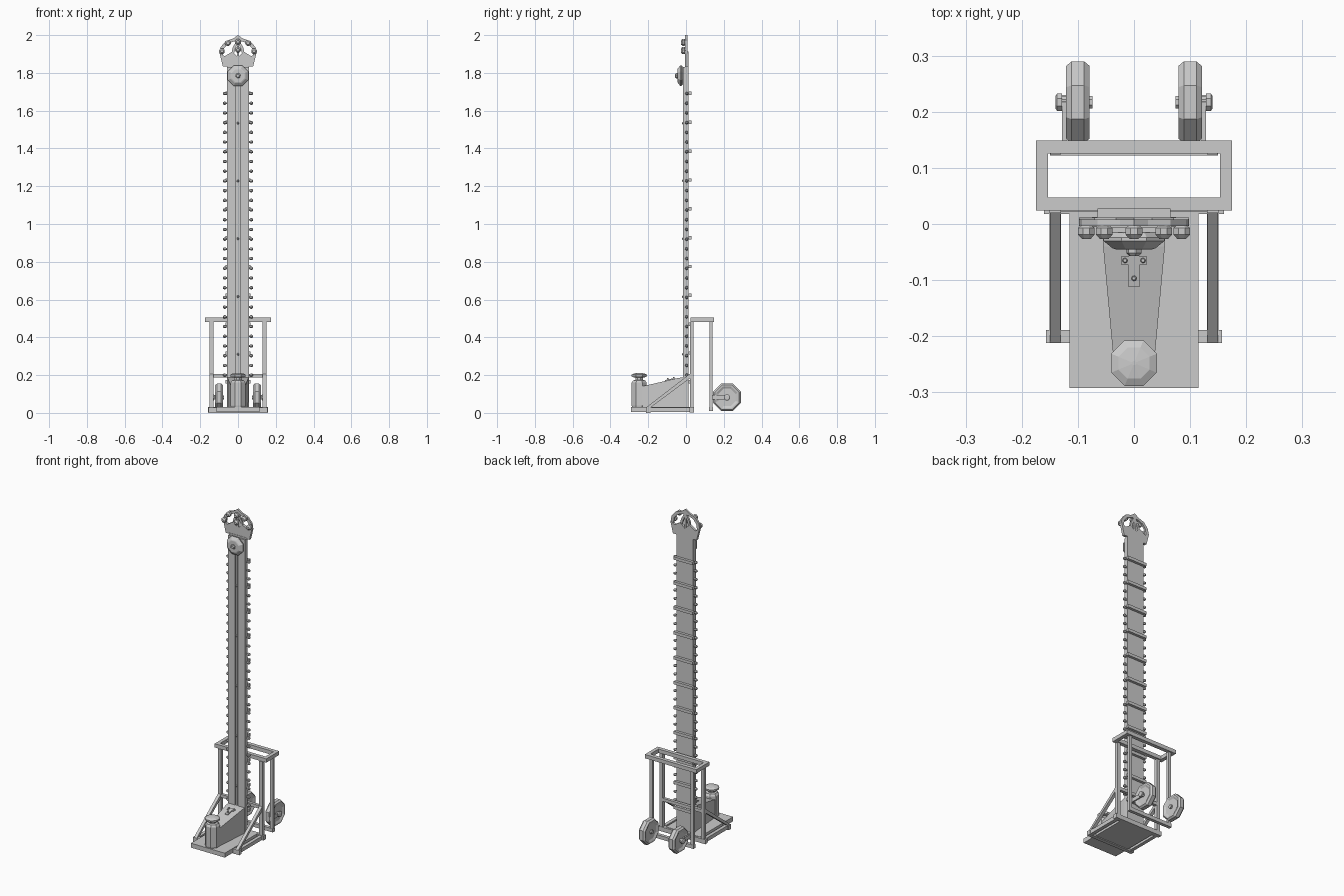
import bpy, bmesh
from math import sin, cos, pi
from mathutils import Vector


def make(name, bm):
    bmesh.ops.recalc_face_normals(bm, faces=bm.faces)
    me = bpy.data.meshes.new(name)
    bm.to_mesh(me)
    bm.free()
    ob = bpy.data.objects.new(name, me)
    bpy.context.collection.objects.link(ob)
    return ob


def box(name, x0, x1, y0, y1, z0, z1):
    bm = bmesh.new()
    bmesh.ops.create_cube(bm, size=1)
    for v in bm.verts:
        v.co = ((x0 + x1) / 2 + v.co.x * (x1 - x0),
                (y0 + y1) / 2 + v.co.y * (y1 - y0),
                (z0 + z1) / 2 + v.co.z * (z1 - z0))
    return make(name, bm)


def prism(name, pts, axis, a, b):
    """Extrude a 2D outline along axis 'X' (pts = y,z) or 'Y' (pts = x,z)."""
    bm = bmesh.new()
    put = (lambda p, t: (t, p[0], p[1])) if axis == 'X' else (lambda p, t: (p[0], t, p[1]))
    lo = [bm.verts.new(put(p, a)) for p in pts]
    hi = [bm.verts.new(put(p, b)) for p in pts]
    bm.faces.new(lo)
    bm.faces.new(hi)
    n = len(pts)
    for i in range(n):
        bm.faces.new((lo[i], lo[(i + 1) % n], hi[(i + 1) % n], hi[i]))
    return make(name, bm)


def lathe(name, prof, origin, axis, n=8):
    """Stack n-sided rings (radius, distance) along an axis, capped."""
    bm = bmesh.new()
    w = Vector(axis).normalized()
    u = w.orthogonal().normalized()
    v = w.cross(u)
    o = Vector(origin)
    rings = []
    for r, d in prof:
        rings.append([bm.verts.new(o + w * d + r * (u * cos(2 * pi * (i + .5) / n) + v * sin(2 * pi * (i + .5) / n)))
                      for i in range(n)])
    for p, q in zip(rings, rings[1:]):
        for i in range(n):
            bm.faces.new((p[i], p[(i + 1) % n], q[(i + 1) % n], q[i]))
    bm.faces.new(rings[0])
    bm.faces.new(rings[-1])
    return make(name, bm)


# Base plate and wedge housing
box("base_plate", -.115, .115, -.292, .03, .005, .032)
housing = prism("wedge_housing", [(-.235, .03), (0, .03), (0, .19), (-.04, .185), (-.235, .14)], 'X', -1, 1)
for v in housing.data.vertices:
    v.co.x *= .037 if v.co.y < -.2 else .055

# Strike pad post
lathe("strike_pad", [(.041, .03), (.043, .04), (.043, .16), (.034, .172), (.022, .175), (.022, .187),
                     (.042, .19), (.044, .202), (.03, .209), (.004, .212)], (0, -.248, 0), (0, 0, 1))

# Lever bracket on the housing, following its slope
def slope(y):
    return .14 + (y + .235) * .045 / .195
def plate(name, x, y0, y1):
    prism(name, [(y0, slope(y0) - .003), (y1, slope(y1) - .003), (y1, slope(y1) + .005), (y0, slope(y0) + .005)], 'X', -x, x)
plate("bracket_stem", .01, -.112, -.057)
plate("bracket_bar", .022, -.073, -.057)
for x, y in ((-.016, -.065), (.016, -.065), (0, -.097)):
    lathe("bracket_bolt", [(.005, 0), (.005, .01), (.003, .012)], (x, y, slope(y)), (0, 0, 1), 6)

# Tower board with puck track
box("tower", -.057, .057, -.006, .012, .03, 1.84)
for s in (-1, 1):
    box("track_rail", min(s * .01, s * .057), max(s * .01, s * .057), -.015, -.006, .03, 1.83)
box("track_strip", -.005, .005, -.013, -.006, .03, 1.75)
for i in range(5):
    lathe("track_bolt", [(.007, 0), (.007, .006), (.004, .008)], (0, -.012, .31 + .306 * i), (0, -1, 0), 6)

# Back slats and side bulbs
for i in range(10):
    z = .317 + .1527 * i
    box("back_slat", -.065, .065, .012, .028, z - .009, z + .009)
box("back_slat", -.065, .065, .012, .028, .155, .173)
for s in (-1, 1):
    for i in range(30):
        lathe("side_bulb", [(.005, 0), (.005, .006), (.009, .011), (.009, .018), (.004, .024)],
              (s * .056, .004, .2 + .0514 * i), (s, 0, 0), 6)

# Bell
lathe("bell", [(.03, 0), (.05, .004), (.059, .012), (.059, .018), (.042, .031), (.036, .033)],
      (0, -.012, 1.785), (0, -1, 0))
lathe("bell_bolt", [(.014, 0), (.014, .01), (.009, .015)], (0, -.042, 1.785), (0, -1, 0), 6)

# Crown: band, outer arch and centre strips
prism("crown_band", [(-.08, 1.833), (.08, 1.833), (.098, 1.905), (.07, 1.888), (.032, 1.912), (0, 1.885),
                     (-.032, 1.912), (-.07, 1.888), (-.098, 1.905)], 'Y', -.004, .012)
for s in (-1, 1):
    def m(pts):
        return [(s * x, z) for x, z in pts]
    prism("crown_arch", m([(.098, 1.903), (.093, 1.935), (.065, 1.968), (.025, 1.982), (0, 2), (0, 1.967),
                           (.022, 1.967), (.055, 1.953), (.075, 1.928), (.08, 1.895)]), 'Y', -.004, .008)
    prism("crown_inner_arch", m([(.035, 1.9), (.028, 1.935), (.006, 1.972), (0, 1.96), (.014, 1.93), (.022, 1.9)]),
          'Y', -.004, .008)
box("crown_strip", -.006, .006, -.004, .008, 1.88, 1.975)
for x, z in ((-.085, 1.915), (.085, 1.915), (-.053, 1.958), (.053, 1.958), (0, 1.965), (0, 1.922)):
    lathe("crown_bulb", [(.008, 0), (.016, .006), (.016, .018), (.008, .026)], (x, -.001, z), (0, -1, 0))

# Carrying frame
for y0, y1 in ((.024, .047), (.126, .149)):
    box("top_frame_cross", -.175, .175, y0, y1, .482, .505)
for s in (-1, 1):
    def sb(name, a, b, *r):
        box(name, min(s * a, s * b), max(s * a, s * b), *r)
    sb("top_frame_side", .153, .175, .047, .126, .482, .505)
    sb("front_leg", .13, .151, .02, .04, .005, .482)
    sb("rear_leg", .13, .149, .124, .14, .02, .482)
    sb("ground_rail", .13, .151, -.2, .035, .005, .028)
    prism("diagonal_brace", [(-.212, .028), (-.188, .028), (.03, .19), (.03, .207), (.02, .207)],
          'X', s * .131, s * .15)
    # Wheel, arm and axle
    lathe("wheel", [(.05, -.015), (.062, -.021), (.07, -.021), (.079, -.011), (.079, .011),
                    (.07, .021), (.062, .021), (.05, .015)], (s * .1, .217, .082), (s, 0, 0))
    prism("wheel_arm", [(.13, .07), (.217, .07), (.23, .082), (.217, .094), (.13, .094)], 'X', s * .12, s * .128)
    lathe("axle", [(.012, .074), (.012, .128), (.017, .128), (.017, .137), (.012, .14)],
          (0, .217, .082), (s, 0, 0))
box("front_cross_bar", -.157, .157, -.212, -.189, 0, .028)
box("middle_cross_bar", -.15, .15, .022, .04, .188, .207)
box("low_cross_bar", -.16, .16, .018, .042, .003, .03)
box("rear_cross_bar", -.15, .15, .122, .142, .01, .032)
